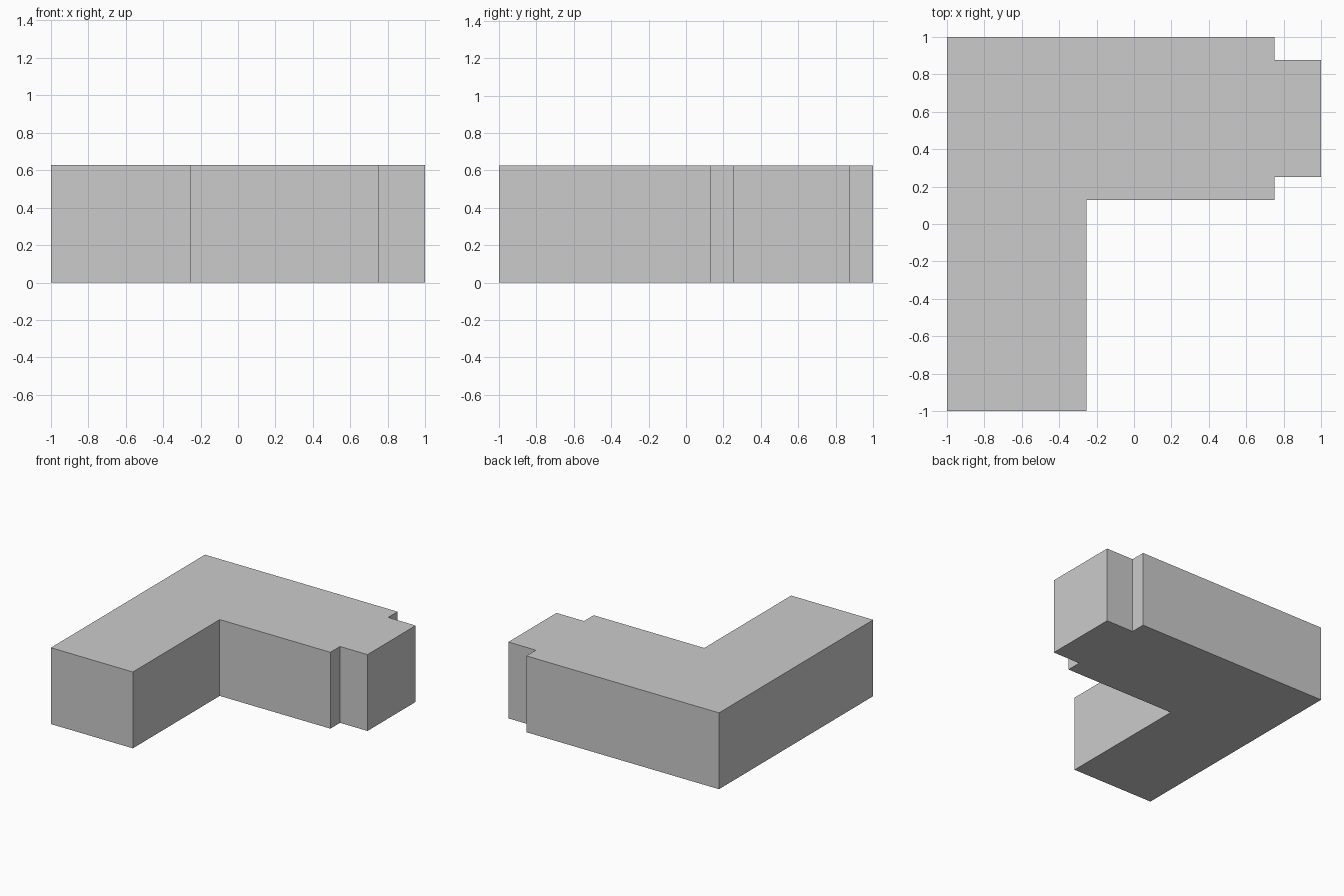
import bpy, bmesh

if "Cube" in bpy.data.objects:
    bpy.data.objects.remove(bpy.data.objects["Cube"])

HEIGHT = 0.63


def extruded(name, outline, z0, z1):
    """Closed flat-sided solid from a plan outline."""
    bm = bmesh.new()
    face = bm.faces.new([bm.verts.new((x, y, z0)) for x, y in outline])
    top = bmesh.ops.extrude_face_region(bm, geom=[face])["geom"]
    verts = [v for v in top if isinstance(v, bmesh.types.BMVert)]
    bmesh.ops.translate(bm, verts=verts, vec=(0, 0, z1 - z0))
    bmesh.ops.recalc_face_normals(bm, faces=bm.faces)
    mesh = bpy.data.meshes.new(name)
    bm.to_mesh(mesh)
    bm.free()
    obj = bpy.data.objects.new(name, mesh)
    bpy.context.collection.objects.link(obj)
    return obj


# L-shaped block with the narrower end stub in one outline
extruded("corner_block", [
    (-1, -1), (-0.255, -1), (-0.255, 0.127), (0.75, 0.127),
    (0.75, 0.252), (1, 0.252), (1, 0.877), (0.75, 0.877),
    (0.75, 1), (-1, 1)], 0, HEIGHT - 0.003)
